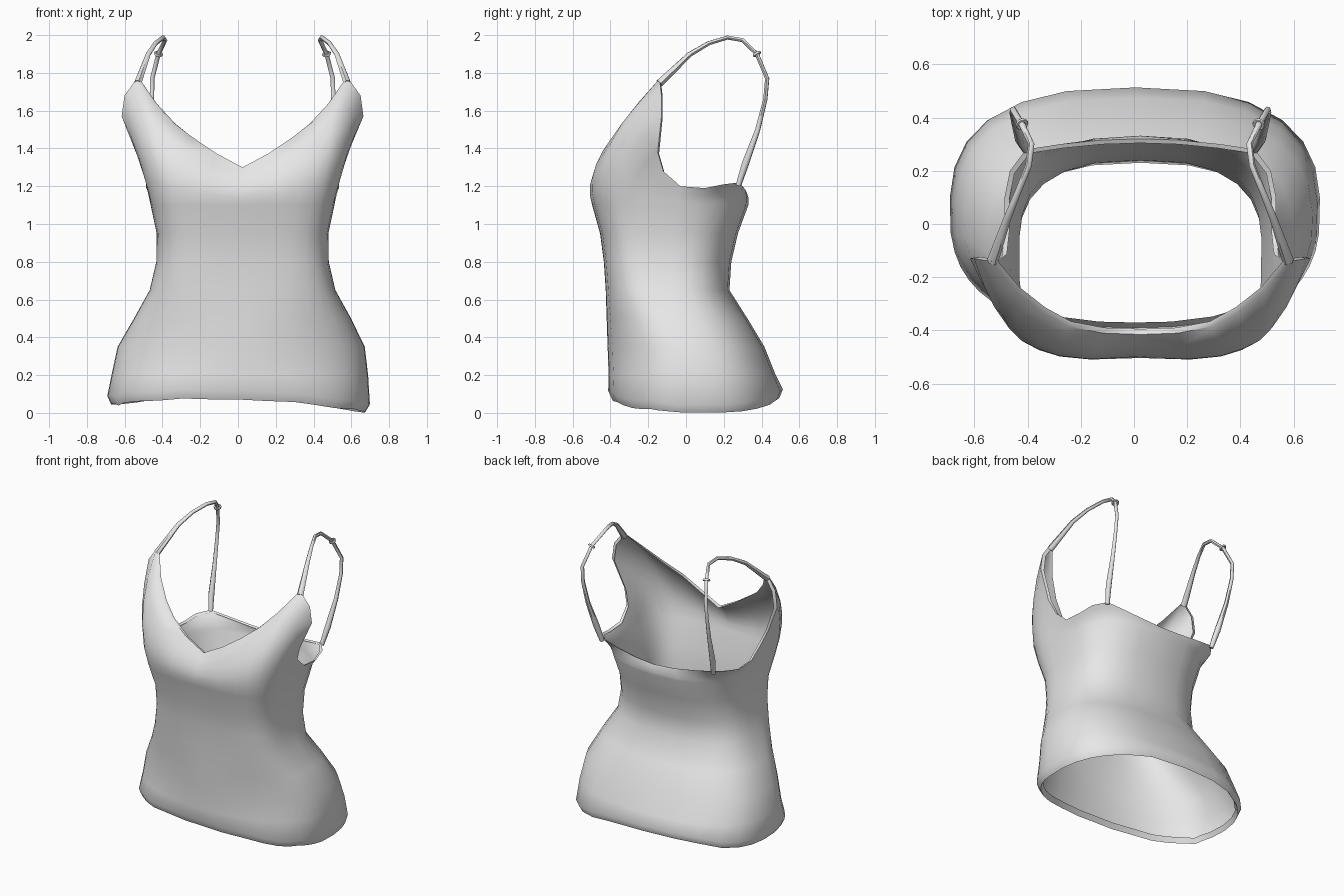
import bpy, bmesh, math, random
from mathutils import Vector

random.seed(4)
if "Cube" in bpy.data.objects:
    bpy.data.objects.remove(bpy.data.objects["Cube"])

fabric = bpy.data.materials.new("light grey fabric")
fabric.use_nodes = True
fabric.diffuse_color = (0.8, 0.8, 0.8, 1)
fabric.node_tree.nodes["Principled BSDF"].inputs["Base Color"].default_value = (0.8, 0.8, 0.8, 1)

SHIFT = 0.024  # the upper garment sits slightly to its left

# Torso rings: height, half width, front y, back y, roundness of the front corners
# (the first ring is the folded hem lip)
RINGS = [(.075, .66, -.37, .475, .8), (.04, .674, -.39, .495, .8), (.085, .697, -.412, .513, .8),
         (.2, .68, -.41, .475, .87), (.35, .655, -.415, .415, .93), (.5, .575, -.42, .325, .82),
         (.65, .492, -.425, .23, .62), (.8, .457, -.435, .24, .54), (.95, .455, -.455, .275, .52),
         (1.1, .487, -.497, .33, .5)]

# Top edge of one half, from neckline centre over the strap tip and armhole to the back
EDGE = [(0, -.415, 1.30), (.14, -.41, 1.375), (.27, -.385, 1.463), (.37, -.33, 1.54),
        (.47, -.25, 1.645), (.56, -.14, 1.77), (.625, -.13, 1.68), (.64, -.13, 1.57),
        (.56, -.15, 1.38), (.52, -.12, 1.28), (.51, -.03, 1.2), (.51, .1, 1.19),
        (.49, .2, 1.21), (.43, .28, 1.22), (.3, .30, 1.2), (.15, .315, 1.18), (0, .32, 1.17)]
ANGLES = [0, 8, 21, 34, 45, 54, 61, 68, 75, 83, 93, 105, 118, 132, 148, 164, 180]
# How far each column swells over the bust
BULGE = [1.06, 1.11, 1.12, 1.13, 1.16, 1.17, 1.15, 1.12, 1.08] + [1.02] * 8
LAST = len(EDGE) - 1
UPPER_ROWS = 5


def ring_point(ring, degrees):
    """Point on a rounded-box section; 0 degrees is the front centre."""
    z, width, front, back, front_power = ring
    s, c = math.sin(math.radians(degrees)), math.cos(math.radians(degrees))
    mid, depth = (front + back) / 2, (back - front) / 2
    power = front_power if c > 0 else .77
    x = width * max(s, 0) ** power
    y = mid - depth * math.copysign(abs(c) ** power, c)
    return Vector((x, y, z))


def column_points(k, side):
    """All points of one vertical column, hem lip to folded top edge."""
    points = [ring_point(ring, ANGLES[k]) for ring in RINGS]
    slope = math.cos(math.radians(ANGLES[k])) ** 2
    wobble = random.uniform(-.008, .008)
    for p in points[:3]:
        p.z += -.02 + .055 * slope - .02 * side * p.x / .68 + wobble
    # Curve the cloth from the bust line up to the top edge
    base, top = points[-1], Vector(EDGE[k])
    control = Vector((base.x * BULGE[k], base.y * BULGE[k], base.z + (top.z - base.z) * .5))
    for i in range(1, UPPER_ROWS + 1):
        t = i / UPPER_ROWS
        points.append(base * (1 - t) ** 2 + control * 2 * t * (1 - t) + top * t * t)
    # Fold the top edge inward
    points.append(Vector((top.x * .965, top.y * .95, top.z - .008)))
    return [Vector((side * p.x + SHIFT * min(1, p.z / .5), p.y, max(p.z, .003))) for p in points]


def finish(obj, angle):
    obj.data.materials.append(fabric)
    bpy.ops.object.select_all(action="DESELECT")
    obj.select_set(True)
    bpy.context.view_layer.objects.active = obj
    bpy.ops.object.shade_smooth_by_angle(angle=math.radians(angle))


# Garment body: a single sheet of cloth wrapped around as a grid of columns
bm = bmesh.new()
order = [(k, 1) for k in range(LAST + 1)] + [(k, -1) for k in range(LAST - 1, 0, -1)]
columns = [[bm.verts.new(p) for p in column_points(k, s)] for k, s in order]
for i, column in enumerate(columns):
    following = columns[(i + 1) % len(columns)]
    for row in range(len(column) - 1):
        bm.faces.new((column[row], following[row], following[row + 1], column[row + 1]))
mesh = bpy.data.meshes.new("garment_body")
bm.to_mesh(mesh)
bm.free()
body = bpy.data.objects.new("garment_body", mesh)
bpy.context.collection.objects.link(body)
finish(body, 60)

# Shoulder straps: path with a width factor, wider where sewn to the body
STRAP = [(.555, -.14, 1.745, 1.8), (.50, .02, 1.898, 1.2), (.46, .12, 1.957, 1),
         (.42, .22, 1.987, 1), (.41, .30, 1.973, 1), (.445, .375, 1.9, 1),
         (.478, .43, 1.77, 1), (.48, .42, 1.66, 1), (.47, .38, 1.5, 1.2),
         (.45, .315, 1.32, 1.7), (.43, .278, 1.205, 1.3)]

for name, side in (("left", 1), ("right", -1)):
    curve = bpy.data.curves.new(name + "_strap", "CURVE")
    curve.dimensions = "3D"
    curve.bevel_depth = 0.012
    curve.bevel_resolution = 1
    curve.use_fill_caps = True
    spline = curve.splines.new("POLY")
    spline.points.add(len(STRAP) - 1)
    for point, (x, y, z, width) in zip(spline.points, STRAP):
        point.co = (side * x + SHIFT, y, z, 1)
        point.radius = width
    temp = bpy.data.objects.new(name + "_strap_path", curve)
    bpy.context.collection.objects.link(temp)
    bpy.context.view_layer.update()
    strap_mesh = bpy.data.meshes.new_from_object(temp.evaluated_get(bpy.context.evaluated_depsgraph_get()))
    bpy.data.objects.remove(temp)
    strap = bpy.data.objects.new(name + "_strap", strap_mesh)
    bpy.context.collection.objects.link(strap)
    finish(strap, 60)

    # Adjuster ring around the strap behind the shoulder
    direction = Vector((side * .065, .125, -.2))
    bpy.ops.mesh.primitive_torus_add(
        major_radius=.018, minor_radius=.007, major_segments=12, minor_segments=6,
        location=(side * .445 + SHIFT, .375, 1.9),
        rotation=direction.to_track_quat("Z", "Y").to_euler())
    ring = bpy.context.object
    ring.name = name + "_adjuster"
    finish(ring, 60)
